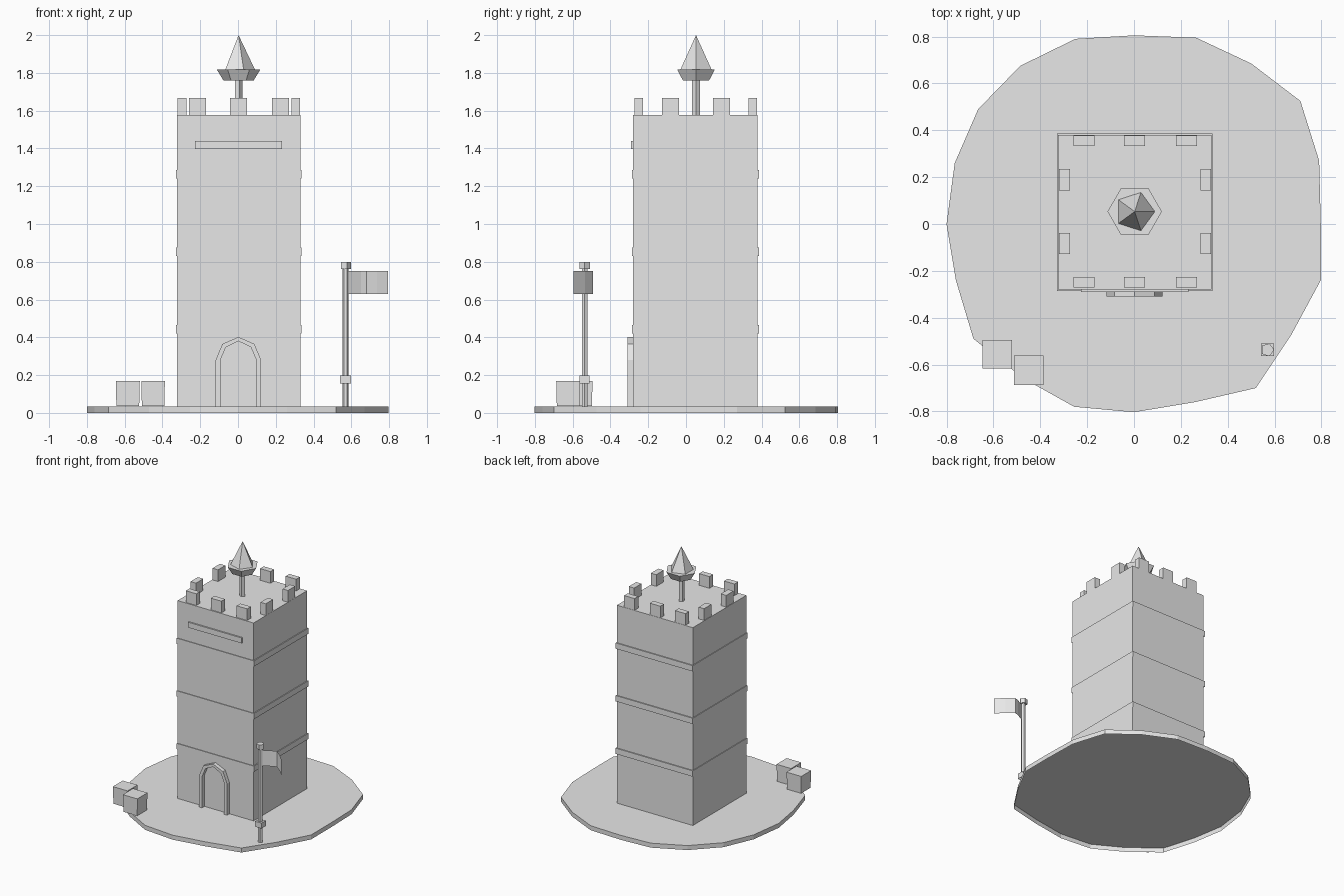
import bpy, bmesh, math

if "Cube" in bpy.data.objects:
    bpy.data.objects.remove(bpy.data.objects["Cube"])

stone = bpy.data.materials.new("plain grey")
stone.diffuse_color = (0.8, 0.8, 0.8, 1)
stone.use_nodes = True
stone.node_tree.nodes["Principled BSDF"].inputs["Base Color"].default_value = stone.diffuse_color


def make(name, bm, solid=True, open_below=False):
    if solid:
        bmesh.ops.recalc_face_normals(bm, faces=bm.faces[:])
    if open_below:
        bm.normal_update()
        low = [f for f in bm.faces if f.normal.z < -.9]
        bmesh.ops.delete(bm, geom=low, context='FACES_ONLY')
    me = bpy.data.meshes.new(name)
    bm.to_mesh(me)
    bm.free()
    me.materials.append(stone)
    ob = bpy.data.objects.new(name, me)
    bpy.context.collection.objects.link(ob)
    return ob


def box(name, x0, x1, y0, y1, z0, z1, taper=1.0):
    # box between limits, open underneath; taper scales the bottom
    bm = bmesh.new()
    bmesh.ops.create_cube(bm, size=1)
    for v in bm.verts:
        s = taper if v.co.z < 0 else 1
        v.co = ((x0 + x1) / 2 + v.co.x * s * (x1 - x0),
                (y0 + y1) / 2 + v.co.y * s * (y1 - y0),
                z1 if v.co.z > 0 else z0)
    return make(name, bm, open_below=True)


def prism(name, sides, x, y, z0, z1, r0, r1):
    # upright cylinder or cone with its first corner toward +x
    bm = bmesh.new()
    ring = lambda r, z: [bm.verts.new((x + r * math.cos(math.tau * i / sides),
                                       y + r * math.sin(math.tau * i / sides), z))
                         for i in range(sides)]
    a = ring(r0, z0)
    bm.faces.new(a)
    if r1 == 0:
        tip = bm.verts.new((x, y, z1))
        for i in range(sides):
            bm.faces.new((a[i], a[(i + 1) % sides], tip))
    else:
        b = ring(r1, z1)
        bm.faces.new(b)
        for i in range(sides):
            j = (i + 1) % sides
            bm.faces.new((a[i], a[j], b[j], b[i]))
    return make(name, bm)


def extrude(name, polys, vec, open_below=False):
    # extrude flat polygons along a vector
    bm = bmesh.new()
    for p in polys:
        bm.faces.new([bm.verts.new(c) for c in p])
    bmesh.ops.remove_doubles(bm, verts=bm.verts[:], dist=1e-5)
    res = bmesh.ops.extrude_face_region(bm, geom=bm.faces[:], use_keep_orig=True)
    bmesh.ops.translate(bm, vec=vec, verts=[g for g in res["geom"] if isinstance(g, bmesh.types.BMVert)])
    return make(name, bm, open_below=open_below)


# irregular ground slab, open underneath
rim = [(-.80, 0), (-.765, .26), (-.665, .49), (-.485, .675), (-.25, .79), (0, .805), (.265, .795),
       (.5, .685), (.71, .525), (.79, .27), (.797, 0), (.797, -.24), (.67, -.475), (.52, -.7),
       (.26, -.76), (0, -.803), (-.255, -.78), (-.47, -.66), (-.685, -.49), (-.76, -.24)]
extrude("ground_slab", [[(x, y, 0) for x, y in rim]], (0, 0, 0.035), open_below=True)

# tower body and thin stone bands
box("tower_body", -.324, .33, -.28, .379, .035, 1.577)
for i, z in enumerate((.42, .83, 1.24)):
    box(f"band_{i}", -.329, .336, -.285, .387, z, z + .045)

# battlements
for x in (-.214, .002, .224):
    box("merlon_front", x - .045, x + .045, -.272, -.227, 1.577, 1.668)
    box("merlon_back", x - .045, x + .045, .332, .377, 1.577, 1.668)
for y in (-.083, .189):
    box("merlon_left", -.32, -.273, y - .045, y + .045, 1.577, 1.668)
    box("merlon_right", .283, .329, y - .045, y + .045, 1.577, 1.668)

# front plaque
box("front_plaque", -.227, .233, -.291, -.279, 1.397, 1.439)

# pointed door frame, mirrored from its right half
outer = [(.12, .035), (.12, .28), (.085, .365), (0, .402)]
inner = [(.095, .035), (.095, .28), (.066, .348), (0, .38)]
polys = []
for s in (1, -1):
    for i in range(3):
        polys.append([(s * x + .002, -.31, z)
                      for x, z in (outer[i], outer[i + 1], inner[i + 1], inner[i])])
extrude("door_frame", polys, (0, .03, 0))

# crates
box("crate_left", -.647, -.52, -.617, -.495, .036, .17, .95)
box("crate_right", -.512, -.387, -.687, -.562, .036, .17, .95)

# flagpole with collar and cap
px, py = .569, -.537
prism("flagpole", 6, px, py, .035, .765, .017, .017)
box("flagpole_collar", px - .028, px + .028, py - .027, py + .027, .155, .197)
prism("flagpole_cap", 5, px, py, .763, .80, .029, .029)

# wavy sheet flag
wave = [(.585, -.536), (.65, -.502), (.68, -.492), (.735, -.535), (.793, -.595)]
bm = bmesh.new()
cols = [(bm.verts.new((x, y, .63)), bm.verts.new((x, y, .752))) for x, y in wave]
for a, b in zip(cols, cols[1:]):
    bm.faces.new((a[0], b[0], b[1], a[1]))
make("flag", bm, solid=False)

# roof finial: rod, bowl and spire
prism("finial_rod", 5, .002, .053, 1.577, 1.762, .023, .023)
prism("finial_bowl", 6, .003, .053, 1.76, 1.819, .08, .116)
prism("finial_spire", 5, .003, .053, 1.819, 2.0, .086, 0)
